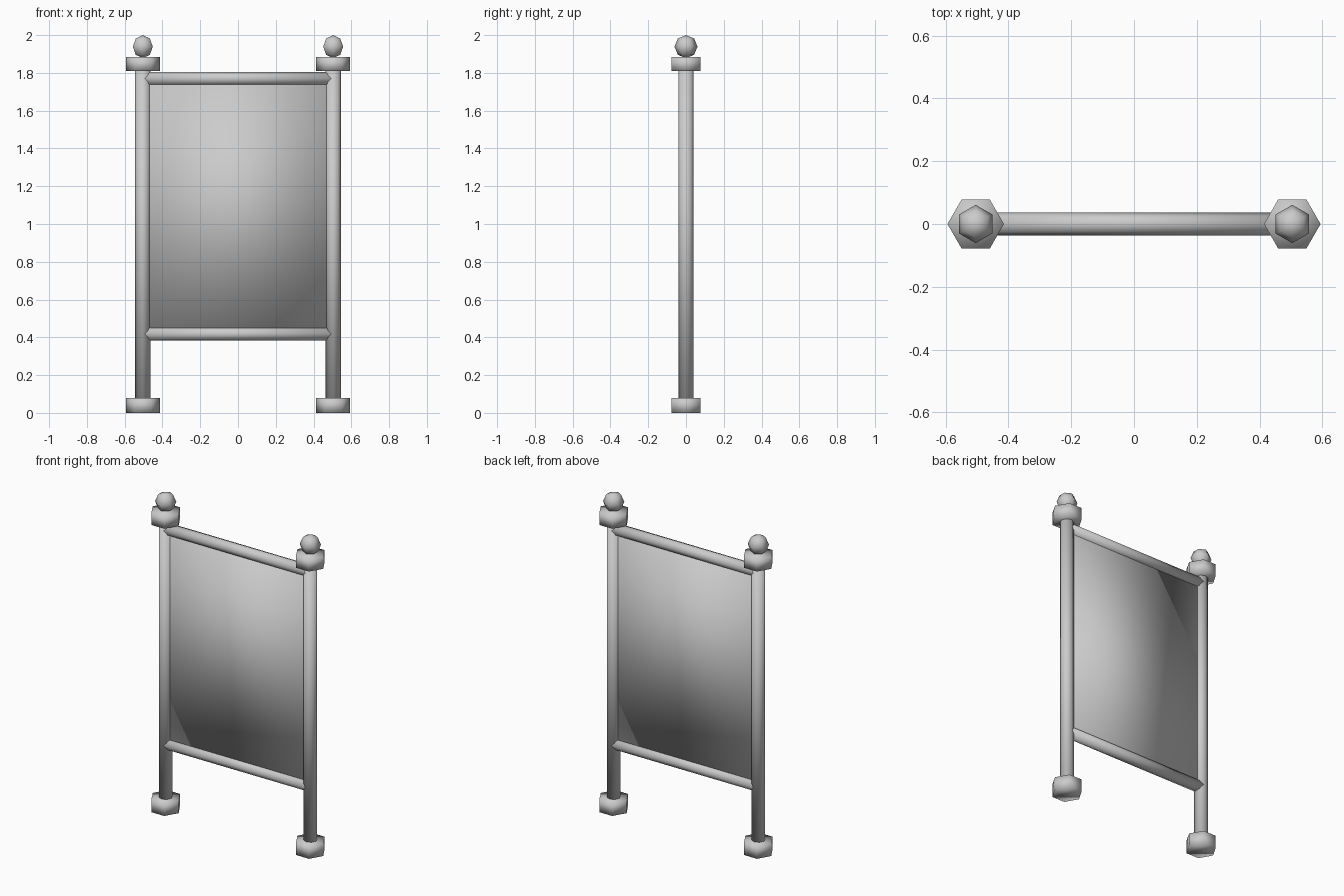
import bpy
import math

default = bpy.data.objects.get("Cube")
if default:
    bpy.data.objects.remove(default, do_unlink=True)

# One plain grey for the whole model
grey = bpy.data.materials.new("light_grey")
grey.use_nodes = True
colour = (0.6, 0.6, 0.6, 1)
grey.diffuse_color = colour
grey.node_tree.nodes["Principled BSDF"].inputs["Base Color"].default_value = colour


def finish(name):
    obj = bpy.context.object
    obj.name = name
    obj.data.materials.append(grey)
    bpy.ops.object.shade_smooth()
    return obj


def prism(name, sides, radius, length, centre, rotation=(0, 0, 0)):
    bpy.ops.mesh.primitive_cylinder_add(
        vertices=sides, radius=radius, depth=length, location=centre, rotation=rotation)
    return finish(name)


# Posts with hexagonal feet, collars and ball finials
quarter = math.radians(90)
post_x = 0.504
for side, x in (("left", post_x), ("right", -post_x)):
    prism(side + "_post", 8, 0.04, 1.78, (x, 0, 0.93))
    prism(side + "_foot", 6, 0.09, 0.08, (x, 0, 0.04), (0, 0, quarter))
    prism(side + "_collar", 6, 0.09, 0.076, (x, 0, 1.847), (0, 0, quarter))
    bpy.ops.mesh.primitive_uv_sphere_add(
        segments=6, ring_count=4, radius=0.061, location=(x, 0, 1.939))
    finish(side + "_finial")

# Horizontal rails between the posts
for name, z in (("top_rail", 1.77), ("bottom_rail", 0.418)):
    prism(name, 8, 0.036, 2 * post_x, (0, 0, z), (0, quarter, 0))

# Thin panel held between the rails
bpy.ops.mesh.primitive_cube_add(size=1, location=(0, 0, 1.094))
panel = finish("panel")
panel.scale = (0.98, 0.02, 1.35)
bpy.ops.object.transform_apply(location=False, rotation=False, scale=True)
